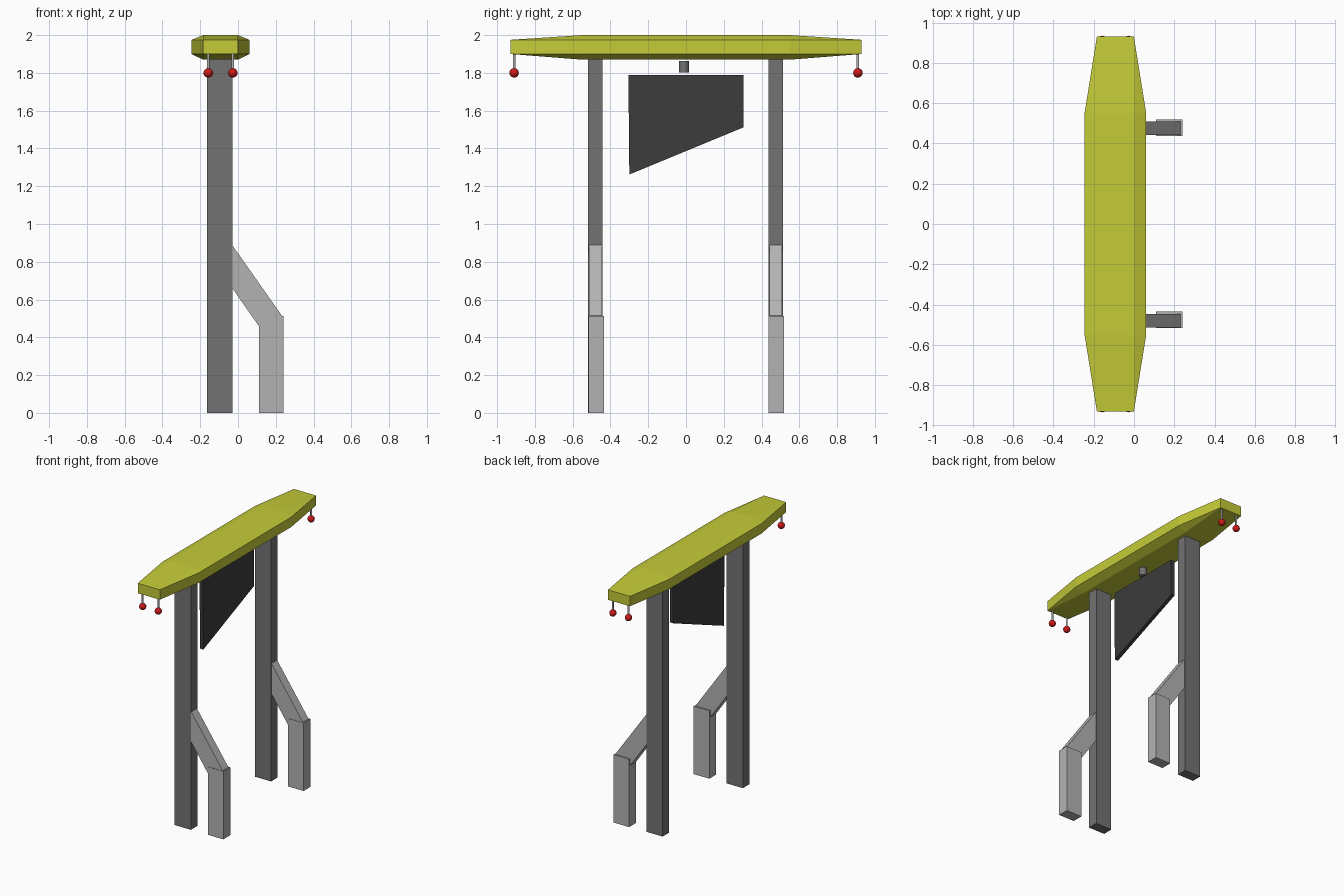
import bpy, bmesh

if "Cube" in bpy.data.objects:
    bpy.data.objects.remove(bpy.data.objects["Cube"])

CX = -0.0925  # centre line of the gantry in x


def material(name, rgb):
    m = bpy.data.materials.new(name)
    m.diffuse_color = (*rgb, 1)
    m.use_nodes = True
    m.node_tree.nodes["Principled BSDF"].inputs["Base Color"].default_value = m.diffuse_color
    return m


YELLOW = material("yellow", (0.56, 0.60, 0.04))
DARK = material("dark_grey", (0.17, 0.17, 0.17))
LIGHT = material("light_grey", (0.45, 0.45, 0.45))
BLACK = material("charcoal", (0.045, 0.045, 0.045))
RED = material("red", (0.6, 0.01, 0.01))


def finish(name, bm, mat):
    bmesh.ops.recalc_face_normals(bm, faces=bm.faces)
    me = bpy.data.meshes.new(name)
    bm.to_mesh(me)
    bm.free()
    ob = bpy.data.objects.new(name, me)
    bpy.context.collection.objects.link(ob)
    me.materials.append(mat)
    return ob


def extrude(name, profile, vec, mat):
    """Solid made by pushing a 3D outline along vec."""
    bm = bmesh.new()
    f = bm.faces.new([bm.verts.new(p) for p in profile])
    r = bmesh.ops.extrude_face_region(bm, geom=[f], use_keep_orig=True)
    bmesh.ops.translate(bm, vec=vec,
                        verts=[v for v in r["geom"] if isinstance(v, bmesh.types.BMVert)])
    return finish(name, bm, mat)


def box(name, x, y, z, mat):
    return extrude(name, [(x[0], y[0], z[0]), (x[1], y[0], z[0]),
                          (x[1], y[1], z[0]), (x[0], y[1], z[0])],
                   (0, 0, z[1] - z[0]), mat)


def smooth(ob):
    bpy.ops.object.select_all(action="DESELECT")
    ob.select_set(True)
    bpy.context.view_layer.objects.active = ob
    bpy.ops.object.shade_smooth_by_angle()


def cylinder(name, loc, r, depth, n, mat):
    bpy.ops.mesh.primitive_cylinder_add(vertices=n, radius=r, depth=depth, location=loc)
    ob = bpy.context.object
    ob.name = name
    ob.data.materials.append(mat)
    smooth(ob)


# Top beam: convex bevelled bar, tapered to both ends
bm = bmesh.new()
for sy in (-1, 1):
    for sx in (-1, 1):
        for z_side, z_flat in ((1.975, 2.0), (1.90, 1.87)):
            bm.verts.new((CX + sx * 0.153, sy * 0.55, z_side))
            bm.verts.new((CX + sx * 0.092, sy * 0.55, z_flat))
            bm.verts.new((CX + sx * 0.092, sy * 0.93, z_side))
bmesh.ops.convex_hull(bm, input=bm.verts)
bmesh.ops.dissolve_limit(bm, angle_limit=0.01, verts=bm.verts, edges=bm.edges)
finish("top_beam", bm, YELLOW)

# Posts with a sloping brace and a short outer foot
for side, y in (("front", -0.518), ("back", 0.437)):
    box(side + "_post", (-0.165, -0.03), (y, y + 0.077), (0, 1.872), DARK)
    extrude(side + "_brace", [(-0.035, y + 0.004, 0.895), (0.232, y + 0.004, 0.515),
                              (0.232, y + 0.004, 0.495), (0.11, y + 0.004, 0.46),
                              (-0.035, y + 0.004, 0.667)], (0, 0.068, 0), LIGHT)
    box(side + "_foot", (0.11, 0.24), (y + 0.001, y + 0.083), (0, 0.512), LIGHT)

# Hanging blade with slanted lower edge
extrude("blade", [(-0.107, -0.305, 1.79), (-0.107, 0.305, 1.79),
                  (-0.107, 0.305, 1.512), (-0.107, -0.30, 1.262)], (0.028, 0, 0), BLACK)

# Small block between beam and blade
cylinder("hanger_knob", (-0.09, -0.011, 1.832), 0.027, 0.06, 12, DARK)

# Hanging lamps at both ends of the beam
for sx in (-1, 1):
    for sy in (-1, 1):
        x, y = CX + sx * 0.065, sy * 0.91
        cylinder("lamp_stem", (x, y, 1.86), 0.007, 0.1, 12, LIGHT)
        bpy.ops.mesh.primitive_uv_sphere_add(segments=20, ring_count=12, radius=0.025,
                                             location=(x, y, 1.80))
        lamp = bpy.context.object
        lamp.name = "lamp_ball"
        lamp.data.materials.append(RED)
        smooth(lamp)
